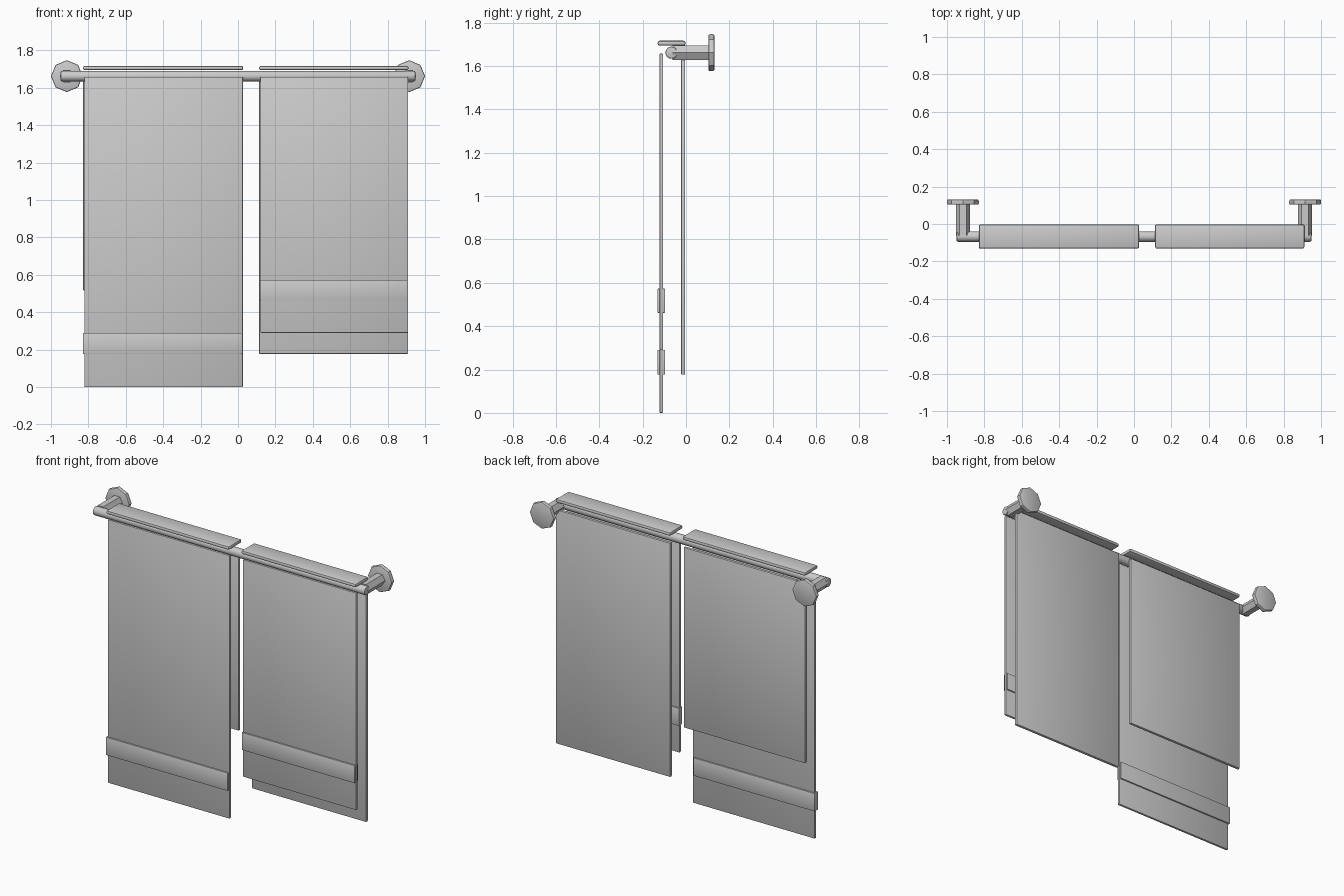
import bpy
import math

cube = bpy.data.objects.get("Cube")
if cube:
    bpy.data.objects.remove(cube, do_unlink=True)

# Single plain grey for the whole model
grey = bpy.data.materials.new("plain_grey")
grey.use_nodes = True
colour = (0.6, 0.6, 0.6, 1)
grey.diffuse_color = colour
grey.node_tree.nodes["Principled BSDF"].inputs["Base Color"].default_value = colour


def finish(obj, name, bevel, segments=2, smooth=True):
    obj.name = name
    obj.data.materials.append(grey)
    bpy.ops.object.transform_apply(location=False, rotation=True, scale=True)
    if bevel:
        mod = obj.modifiers.new("soft_edges", "BEVEL")
        mod.width = bevel
        mod.segments = segments
        mod.limit_method = "ANGLE"
        mod.angle_limit = math.radians(60)
        bpy.ops.object.modifier_apply(modifier=mod.name)
    if smooth:
        bpy.ops.object.shade_smooth_by_angle(angle=math.radians(35))
    return obj


def slab(name, x, y, z, bevel=0.004):
    """Box from (min, max) pairs along each axis."""
    bpy.ops.mesh.primitive_cube_add(size=1, location=[sum(p) / 2 for p in (x, y, z)])
    obj = bpy.context.object
    obj.scale = [p[1] - p[0] for p in (x, y, z)]
    return finish(obj, name, bevel)


def rod(name, sides, radius, length, centre, axis, spin=0, bevel=0, smooth=True):
    """Prism lying along x or y."""
    turn = (0, math.pi / 2, 0) if axis == "x" else (math.pi / 2, 0, 0)
    bpy.ops.mesh.primitive_cylinder_add(vertices=sides, radius=radius, depth=length,
                                        location=centre, rotation=turn)
    obj = bpy.context.object
    if spin:
        for v in obj.data.vertices:
            a = math.atan2(v.co.y, v.co.x) + spin
            r = math.hypot(v.co.x, v.co.y)
            v.co.x, v.co.y = r * math.cos(a), r * math.sin(a)
    return finish(obj, name, bevel, smooth=smooth)


# Rail with its two wall mounts
RAIL_Z = 1.662
rod("rail", 16, 0.028, 1.896, (0, -0.067, RAIL_Z), "x", bevel=0.006)
for side, sx in (("left", 1), ("right", -1)):
    rod(side + "_wall_plate", 8, 0.085, 0.028, (sx * 0.915, 0.117, RAIL_Z), "y",
        bevel=0.007)
    rod(side + "_mount_post", 6, 0.038, 0.17, (sx * 0.915, 0.023, RAIL_Z), "y",
        spin=math.pi / 6, smooth=False)

# Two towels: folded top, front drop, back drop and woven band
FRONT_Y, BACK_Y = (-0.122, -0.106), (-0.023, -0.004)
TOP_Y, BAND_Y = (-0.131, -0.002), (-0.131, -0.097)
towels = {
    "bath_towel": dict(top=(-0.828, 0.028), front=(-0.822, 0.026), back=(-0.828, 0.02),
                       band=(-0.829, 0.018), front_z=0.0, back_z=0.515, band_z=(0.177, 0.29)),
    "hand_towel": dict(top=(0.113, 0.911), front=(0.12, 0.909), back=(0.113, 0.909),
                       band=(0.118, 0.904), front_z=0.29, back_z=0.177, band_z=(0.462, 0.573)),
}
for name, t in towels.items():
    slab(name + "_fold", t["top"], TOP_Y, (1.694, 1.717), 0.009)
    slab(name + "_front", t["front"], FRONT_Y, (t["front_z"], 1.658))
    slab(name + "_back", t["back"], BACK_Y, (t["back_z"], 1.65))
    slab(name + "_band", t["band"], BAND_Y, t["band_z"], 0.002)
